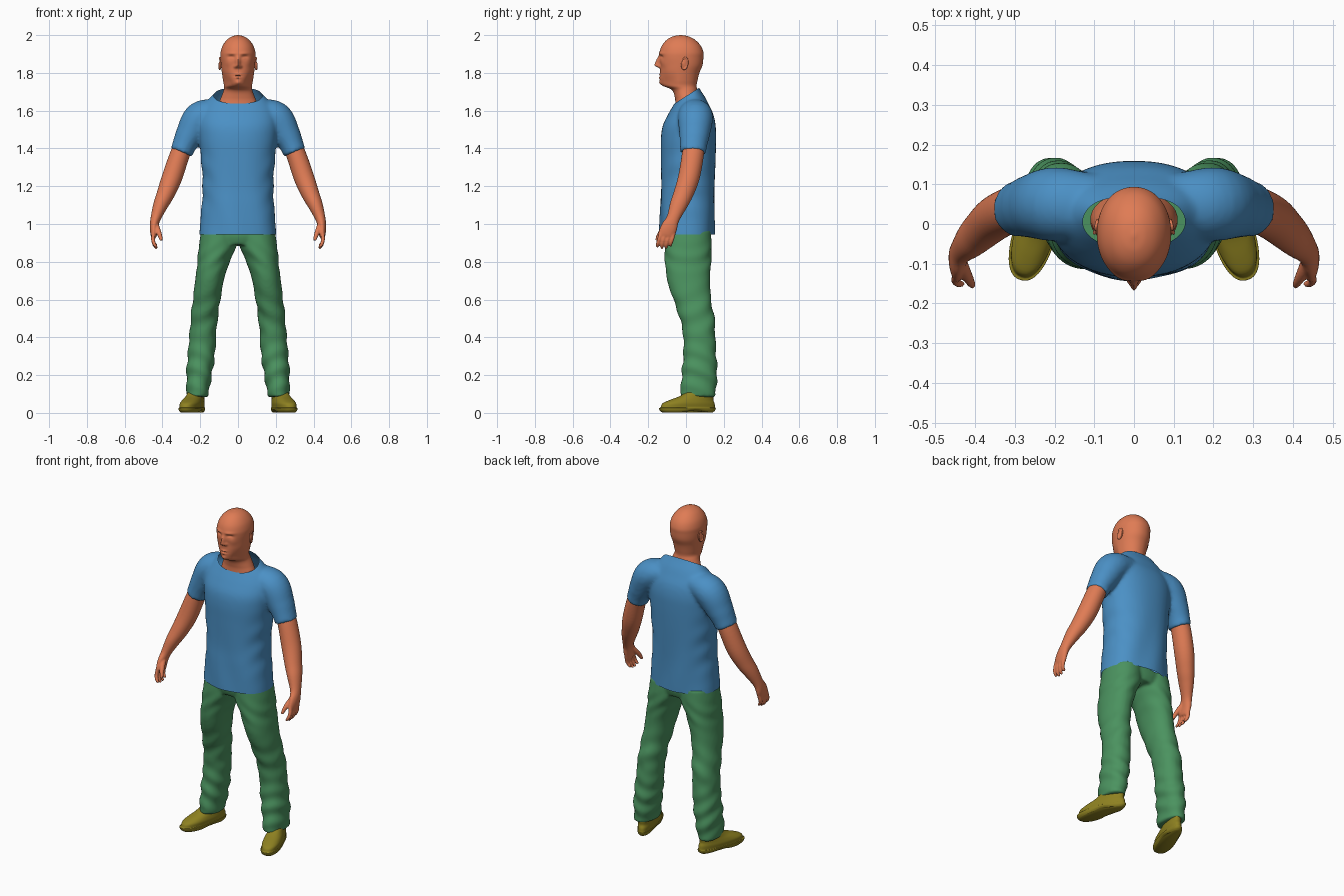
import bpy, bmesh, math
from mathutils import Vector, Matrix

if "Cube" in bpy.data.objects:
    bpy.data.objects.remove(bpy.data.objects["Cube"], do_unlink=True)


def material(name, rgb):
    m = bpy.data.materials.new(name)
    m.use_nodes = True
    m.diffuse_color = (*rgb, 1)
    m.node_tree.nodes["Principled BSDF"].inputs["Base Color"].default_value = (*rgb, 1)
    return m


SKIN = material("skin", (0.74, 0.20, 0.09))
SHIRT = material("blue cloth", (0.07, 0.28, 0.56))
PANTS = material("green cloth", (0.07, 0.29, 0.115))
SHOE = material("olive leather", (0.27, 0.22, 0.015))


def spline(secs, steps):
    """Smooth interpolation through section tuples."""
    secs = [Vector(s) for s in secs]
    pts = [2 * secs[0] - secs[1]] + secs + [2 * secs[-1] - secs[-2]]
    out = []
    for a, b, c, d in zip(pts, pts[1:], pts[2:], pts[3:]):
        for i in range(steps):
            t = i / steps
            out.append(b + 0.5 * t * (c - a + t * (2 * a - 5 * b + 4 * c - d + t * (3 * (b - c) + d - a))))
    return out + [secs[-1]]


def loft(bm, secs, flat=False, seg=32, steps=6, power=2.0, side=1):
    """Skin rounded rings (x, y, z, rx, ry); flat keeps every ring level."""
    rows = spline(secs, steps)
    rings = []
    for i, r in enumerate(rows):
        u, v = Vector((1, 0, 0)), Vector((0, 1, 0))
        c = Vector((r[0] * side, r[1], r[2]))
        if not flat:
            t = rows[min(i + 1, len(rows) - 1)] - rows[max(i - 1, 0)]
            t = Vector((t[0] * side, t[1], t[2])).normalized()
            u = v.cross(t).normalized()
            v = t.cross(u)
        ring = []
        for k in range(seg):
            a = math.tau * k / seg
            ca, sa = math.cos(a), math.sin(a)
            p = math.copysign(abs(ca) ** (2 / power), ca) * r[3]
            q = math.copysign(abs(sa) ** (2 / power), sa) * r[4]
            ring.append(bm.verts.new(c + u * p + v * q))
        rings.append(ring)
    for a, b in zip(rings, rings[1:]):
        for k in range(seg):
            n = (k + 1) % seg
            bm.faces.new((a[k], a[n], b[n], b[k]))
    bm.faces.new(rings[0][::-1])
    bm.faces.new(rings[-1])


def finish(name, bm, mat, voxel=0, relax=0, edit=None):
    """Make the object, fuse overlapping pieces, then apply a last edit."""
    me = bpy.data.meshes.new(name)
    bm.to_mesh(me)
    bm.free()
    ob = bpy.data.objects.new(name, me)
    bpy.context.collection.objects.link(ob)
    if voxel:
        rm = ob.modifiers.new("fuse", 'REMESH')
        rm.mode, rm.voxel_size = 'VOXEL', voxel
        sm = ob.modifiers.new("relax", 'SMOOTH')
        sm.iterations = relax
        dg = bpy.context.evaluated_depsgraph_get()
        ob.data = bpy.data.meshes.new_from_object(ob.evaluated_get(dg))
        ob.modifiers.clear()
    if edit:
        bm = bmesh.new()
        bm.from_mesh(ob.data)
        bm.normal_update()
        edit(bm)
        bm.to_mesh(ob.data)
        bm.free()
    ob.data.materials.clear()
    ob.data.materials.append(mat)
    bpy.ops.object.select_all(action='DESELECT')
    ob.select_set(True)
    bpy.context.view_layer.objects.active = ob
    bpy.ops.object.shade_smooth_by_angle(angle=math.radians(50))
    return ob


def cut(bm, co, no):
    geom = bm.verts[:] + bm.edges[:] + bm.faces[:]
    bmesh.ops.bisect_plane(bm, geom=geom, plane_co=co, plane_no=no, clear_outer=True)


def bump(d, s):
    return math.exp(-(d / s) ** 2)


# Head and neck: level rings, then face features pushed in or out
FACE = [  # x, z, x spread, z spread, amount
    (0, 1.868, .011, .018, .013), (0, 1.85, .011, .014, .017), (0, 1.838, .012, .010, .020),
    (.014, 1.833, .008, .008, .010), (.035, 1.883, .017, .011, -.012), (.034, 1.878, .011, .006, .006),
    (.035, 1.903, .025, .008, .005), (0, 1.791, .020, .005, .006), (0, 1.783, .023, .003, -.004),
    (0, 1.775, .018, .005, .006), (0, 1.748, .020, .012, .007), (.055, 1.85, .020, .020, .004)]


def sculpt_face(bm):
    for v in bm.verts:
        x, y, z = v.co
        front = min(1, max(0, (-y - .04) / .07))
        v.co.x *= 1 - .28 * front * bump(z - 1.745, .045)
        for fx, fz, sx, sz, amt in FACE:
            v.co.y -= front * amt * bump(abs(x) - fx, sx) * bump(z - fz, sz)


bm = bmesh.new()
loft(bm, [(0, .01, 1.56, .11, .07), (0, .005, 1.63, .104, .062), (0, .003, 1.67, .09, .062),
          (0, -.008, 1.71, .075, .067), (0, -.034, 1.733, .074, .090), (0, -.038, 1.76, .079, .099),
          (0, -.033, 1.80, .085, .104), (0, -.025, 1.84, .090, .112), (0, -.025, 1.88, .093, .117),
          (0, -.024, 1.91, .092, .116), (0, -.025, 1.945, .081, .102), (0, -.027, 1.975, .059, .075),
          (0, -.028, 1.993, .032, .042), (0, -.028, 2.0, .004, .005)],
     flat=True, seg=112, steps=8, power=2.1)
finish("head", bm, SKIN, edit=sculpt_face)

# Ears: a flat lobe with a raised rim
for side, label in ((1, "left"), (-1, "right")):
    bm = bmesh.new()
    place = Matrix.Translation((side * .092, -.008, 1.85)) @ Matrix.Rotation(side * .25, 4, 'Z') @ Matrix.Rotation(-.15, 4, 'X')
    bmesh.ops.create_uvsphere(bm, u_segments=20, v_segments=12, radius=1,
                              matrix=place @ Matrix.Diagonal((.007, .016, .031, 1)))
    for k in range(22):
        a = math.radians(-70 + 15 * k * .95)
        spot = Matrix.Translation((side * .004, .016 * math.sin(a + .6), .031 * math.cos(a + .6)))
        bmesh.ops.create_icosphere(bm, subdivisions=1, radius=.0058, matrix=place @ spot)
    finish(label + "_ear", bm, SKIN, voxel=.003, relax=3)

# Shirt: torso and sleeves fused, trimmed at neckline and hem
bm = bmesh.new()
loft(bm, [(0, .005, .90, .201, .146), (0, .005, .95, .201, .146), (0, .007, 1.1, .193, .143),
          (0, .01, 1.2, .188, .142), (0, .012, 1.35, .196, .145), (0, .013, 1.45, .206, .146),
          (0, .017, 1.52, .212, .140), (0, .025, 1.58, .205, .120), (0, .028, 1.63, .180, .094),
          (0, .03, 1.67, .146, .072), (0, .03, 1.71, .110, .046), (0, .03, 1.74, .08, .03)],
     flat=True, seg=64, power=2.25)
for side in (1, -1):
    loft(bm, [(.10, .045, 1.60, .065, .08), (.198, .05, 1.563, .087, .093),
              (.255, .045, 1.475, .075, .081), (.283, .04, 1.42, .064, .072),
              (.300, .037, 1.378, .060, .069)], side=side)


def trim_shirt(bm):
    for v in bm.verts:
        x, y, z = v.co
        if abs(x) < .23:
            fold = math.sin(34 * x + 9 * z) * bump(z - 1.0, .2) + math.sin(48 * z - 30 * abs(x)) * bump(abs(x) - .19, .05) * bump(z - 1.22, .15)
            v.co += v.normal * .003 * fold
    cut(bm, (0, 0, .945), (0, 0, -1))
    cut(bm, (0, -.065, 1.635), (0, -.64, 1))


finish("shirt", bm, SHIRT, voxel=.01, relax=6, edit=trim_shirt)

# Trousers: two legs fused to the hips, with soft creases
bm = bmesh.new()
loft(bm, [(0, .01, .89, .17, .105), (0, .01, .93, .192, .118), (0, .01, .97, .192, .118)],
     flat=True, seg=48)
for side in (1, -1):
    loft(bm, [(.215, .062, .085, .057, .094), (.206, .071, .2, .067, .094), (.195, .073, .3, .072, .088),
              (.187, .071, .4, .071, .085), (.179, .059, .5, .071, .092), (.166, .033, .6, .073, .100),
              (.151, .014, .7, .076, .114), (.130, .011, .8, .085, .122), (.108, .011, .88, .100, .125),
              (.100, .011, .97, .094, .120)], flat=True, side=side, power=2.15)


def crease(bm):
    for v in bm.verts:
        x, y, z = v.co
        lean = 25 * y - 30 * abs(x)
        fold = math.sin(62 * z + lean) * bump(z - .22, .16) + .8 * math.sin(50 * z - lean) * bump(z - .52, .12) + .6 * math.sin(70 * z + 60 * abs(x)) * bump(z - .82, .07)
        v.co += v.normal * .0042 * fold


finish("trousers", bm, PANTS, voxel=.009, relax=5, edit=crease)

for side, label in ((1, "left"), (-1, "right")):
    # Arm, palm, fingers and thumb fused together
    bm = bmesh.new()
    loft(bm, [(.262, .043, 1.46, .050, .055), (.303, .038, 1.38, .052, .058), (.348, .016, 1.25, .054, .057),
              (.383, -.014, 1.16, .047, .052), (.410, -.040, 1.10, .039, .046), (.436, -.068, 1.03, .027, .035),
              (.445, -.088, .985, .022, .043), (.446, -.103, .945, .017, .044), (.445, -.107, .93, .012, .04)],
         side=side)
    for k, reach in enumerate((.006, -.002, 0, .012)):
        y = -.138 + .023 * k
        loft(bm, [(.446, y + .006, .96, .011, .011), (.450, y - .004, .92, .0105, .0105),
                  (.443, y - .012, .89 + reach / 2, .0095, .0095), (.430, y - .013, .872 + reach, .007, .007)],
             seg=14, steps=4, side=side)
    loft(bm, [(.437, -.092, 1.0, .016, .017), (.423, -.125, .965, .0145, .015),
              (.412, -.146, .935, .0115, .0115), (.406, -.156, .912, .008, .008)], seg=14, steps=4, side=side)
    finish(label + "_arm", bm, SKIN, voxel=.0045, relax=4)

    # Shoe: sole rim and upper, turned outward
    bm = bmesh.new()
    loft(bm, [(0, 0, .002, .044, .138), (0, 0, .012, .051, .151), (0, 0, .026, .053, .156),
              (0, .002, .029, .048, .150), (0, .006, .050, .050, .143), (0, .022, .068, .047, .120),
              (0, .048, .086, .043, .096), (0, .066, .105, .041, .080), (0, .07, .125, .036, .07)],
         flat=True, seg=48, steps=4, power=2.3)
    for v in bm.verts:
        v.co.x *= 1 - .9 * v.co.y - .5 * max(0, v.co.y - .05)
        v.co.z += .012 * bump(v.co.y - .03, .05) * bump(v.co.z, .02)
    # Lace rows over the instep
    for k in range(3):
        spot = Matrix.Translation((0, -.045 + .022 * k, .079 + .011 * k))
        bmesh.ops.create_uvsphere(bm, u_segments=12, v_segments=8, radius=1,
                                  matrix=spot @ Matrix.Diagonal((.026, .006, .006, 1)))
    bm.transform(Matrix.Translation((side * .240, .008, 0)) @ Matrix.Rotation(side * .30, 4, 'Z'))
    finish(label + "_shoe", bm, SHOE)
